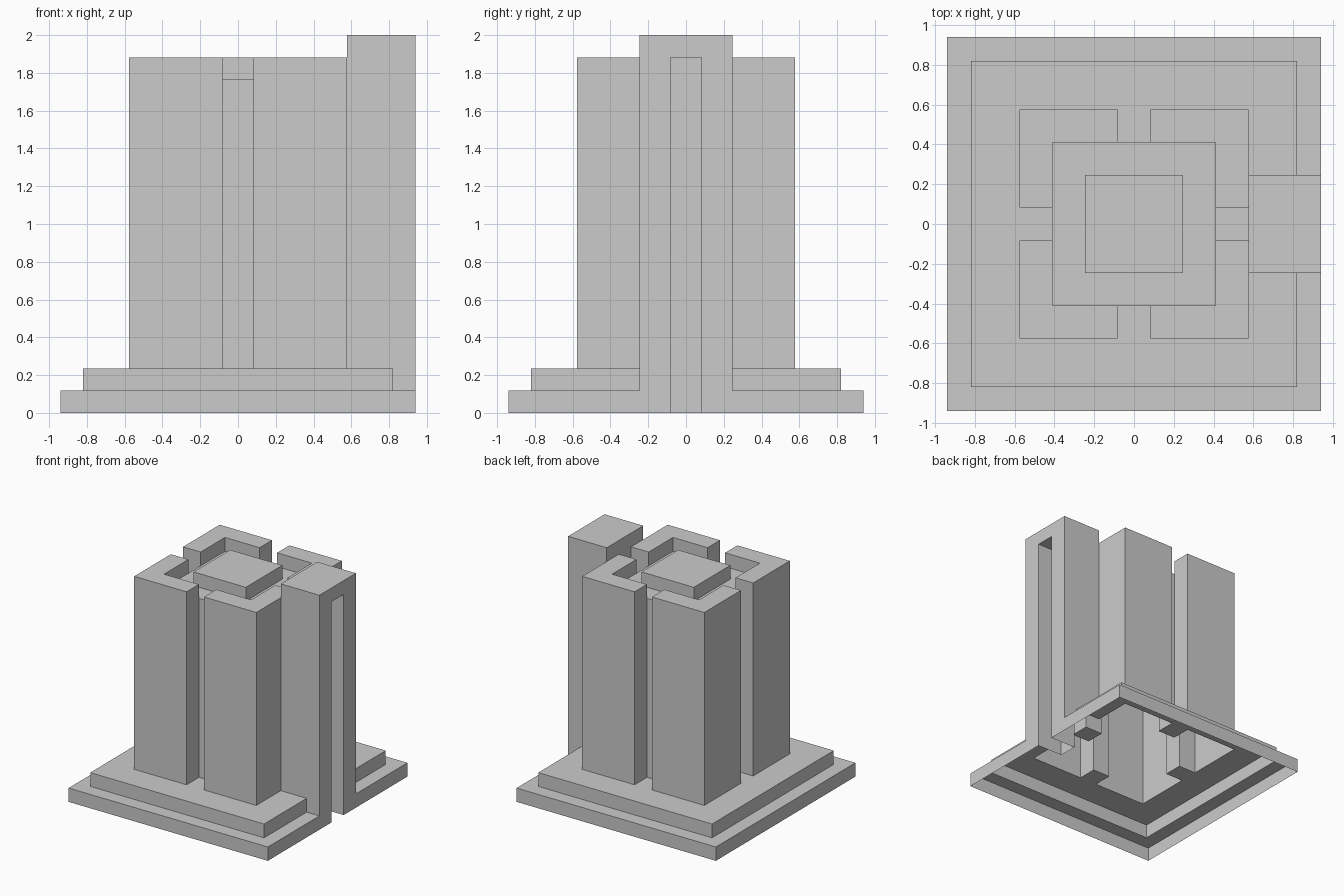
import bpy, bmesh
from itertools import product

if "Cube" in bpy.data.objects:
    bpy.data.objects.remove(bpy.data.objects["Cube"])

# Key levels: mirrored plan lines and heights
HALF = [0.082, 0.246, 0.41, 0.576, 0.82, 0.94]
S = 0.118  # step height
XS = sorted([-v for v in HALF] + HALF + [0.70])
YS = sorted([-v for v in HALF] + HALF)
ZS = [0, S, 2 * S, 2 - 2 * S, 2 - S, 2]
ZS[3] = 2 - S - S
AXES = (XS, YS, ZS)


def part_at(x, y, z):
    """Name of the part filling a point, or None for empty space."""
    far, near = max(abs(x), abs(y)), min(abs(x), abs(y))
    if far > 0.94 or not 0 < z < 2:
        return None
    # side pier with a tall slot in its outer face
    if x > 0.70 and abs(y) < 0.082 and z < 2 - S:
        return None
    if x > 0.576 and abs(y) < 0.246 and z > S:
        return "side_pier"
    # stepped plinth
    if z < S:
        return "lower_plinth"
    if z < 2 * S:
        return "upper_plinth" if far < 0.82 else None
    # core, raised cap and four L-shaped corner towers
    if far < 0.41 and z < 2 - 2 * S:
        return "core"
    if far < 0.246 and z < 2 - S:
        return "core_cap"
    if 0.41 < far < 0.576 and near > 0.082 and z < 2 - S:
        return "corner_towers"
    return None


def centre(axis, i):
    v = AXES[axis]
    if i < 0:
        return v[0] - 1
    if i >= len(v) - 1:
        return v[-1] + 1
    return (v[i] + v[i + 1]) / 2


def part_cell(c):
    return part_at(*[centre(a, c[a]) for a in range(3)])


# Keep only the outside skin of the filled cells, leaving the underside open
meshes = {}
for cell in product(*[range(len(v) - 1) for v in AXES]):
    name = part_cell(cell)
    if not name:
        continue
    bm = meshes.setdefault(name, bmesh.new()) if name not in meshes else meshes[name]
    for axis, side in product(range(3), (0, 1)):
        beside = list(cell)
        beside[axis] += 1 if side else -1
        if part_cell(beside) or beside[2] < 0:
            continue
        b, c = (axis + 1) % 3, (axis + 2) % 3
        quad = [(0, 0), (1, 0), (1, 1), (0, 1)]
        verts = []
        for db, dc in (quad if side else quad[::-1]):
            p = [0, 0, 0]
            p[axis] = AXES[axis][cell[axis] + side]
            p[b] = AXES[b][cell[b] + db]
            p[c] = AXES[c][cell[c] + dc]
            verts.append(bm.verts.new(p))
        bm.faces.new(verts)

# Merge each part's skin into clean flat faces
for name, bm in meshes.items():
    bmesh.ops.remove_doubles(bm, verts=bm.verts[:], dist=1e-4)
    bmesh.ops.dissolve_limit(bm, angle_limit=0.01, verts=bm.verts[:], edges=bm.edges[:])
    mesh = bpy.data.meshes.new(name)
    bm.to_mesh(mesh)
    bm.free()
    bpy.context.collection.objects.link(bpy.data.objects.new(name, mesh))
